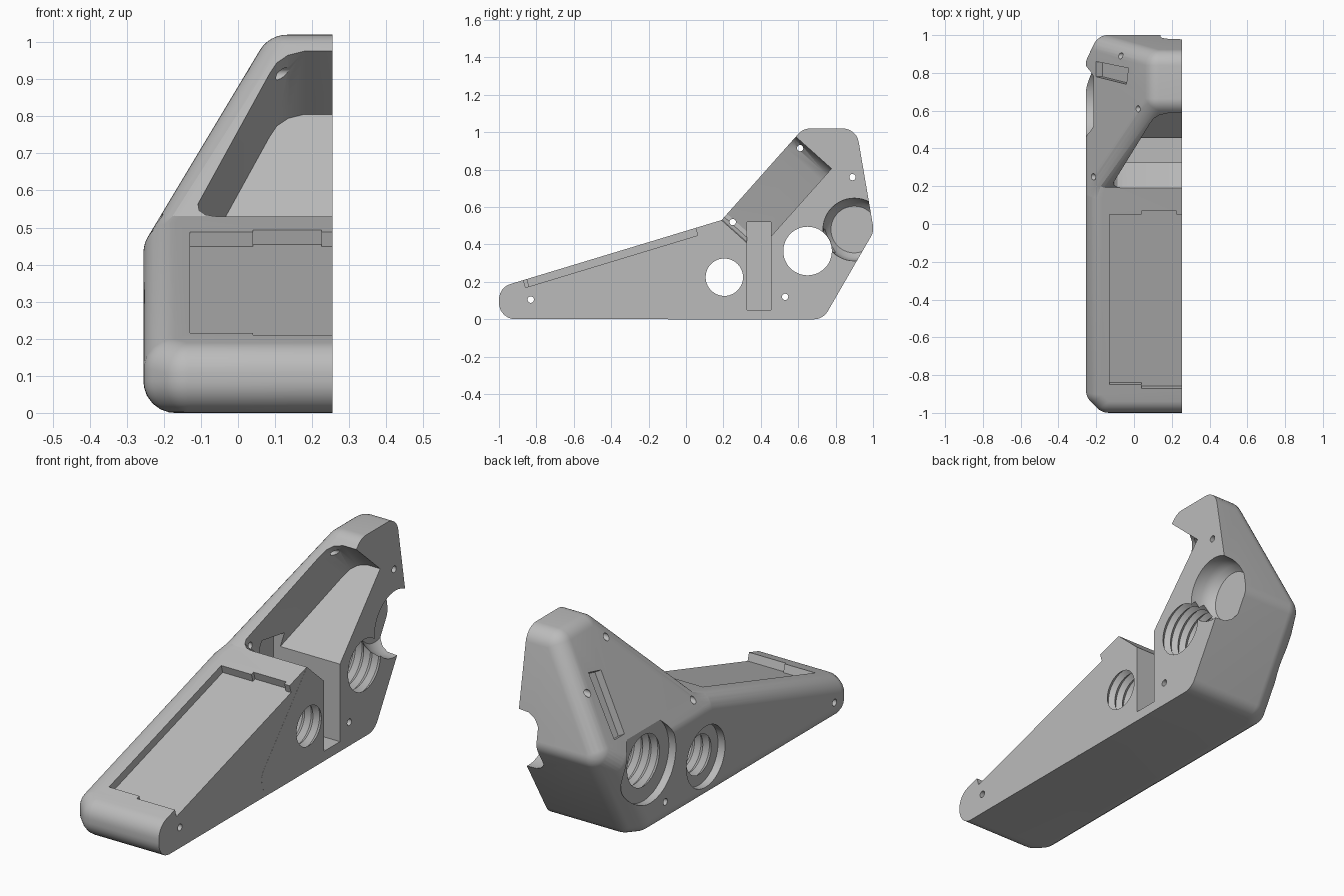
import bpy, bmesh, math
from itertools import combinations
from mathutils import Vector, Matrix

if "Cube" in bpy.data.objects:
    bpy.data.objects.remove(bpy.data.objects["Cube"])

grey = bpy.data.materials.new("plain grey")
grey.use_nodes = True
grey.diffuse_color = (0.5, 0.5, 0.5, 1)
grey.node_tree.nodes["Principled BSDF"].inputs["Base Color"].default_value = (0.5, 0.5, 0.5, 1)

CUT = 0.255      # flat joint face on the model's left
ROUND = 0.085    # edge rounding radius


def make(name, bm):
    bmesh.ops.recalc_face_normals(bm, faces=bm.faces)
    mesh = bpy.data.meshes.new(name)
    bm.to_mesh(mesh)
    bm.free()
    ob = bpy.data.objects.new(name, mesh)
    bpy.context.collection.objects.link(ob)
    mesh.materials.append(grey)
    return ob


def plane(normal, point):
    n = Vector(normal).normalized()
    return n, n.dot(Vector(point))


def side_plane(a, b):
    return plane((0, b[1] - a[1], a[0] - b[0]), (0, *a))


def chamfer(p, q, cut=0.06):
    n = p[0] + q[0]
    return n.normalized(), (p[1] + q[1]) / n.length - cut


def rounded_solid(name, planes, inset=0.0, steps=6):
    """Convex solid bounded by planes, with every edge rounded."""
    bm = bmesh.new()
    for trio in combinations(planes, 3):
        m = Matrix([p[0] for p in trio])
        if abs(m.determinant()) < 1e-4:
            continue
        c = m.inverted() @ Vector([p[1] - ROUND - inset for p in trio])
        if any(n.dot(c) > d - ROUND - inset + 1e-5 for n, d in planes):
            continue
        for i in range(steps + 1):
            for j in range(steps + 1 - i):
                w = (i, j, steps - i - j)
                n = sum((t[0] * k for t, k in zip(trio, w)), Vector())
                bm.verts.new(c + n.normalized() * ROUND)
    bmesh.ops.remove_doubles(bm, verts=bm.verts, dist=1e-4)
    hull = bmesh.ops.convex_hull(bm, input=bm.verts)
    bmesh.ops.delete(bm, geom=list({g for g in hull["geom_interior"] + hull["geom_unused"]
                                    if isinstance(g, bmesh.types.BMVert)}), context='VERTS')
    # trim at the flat joint face and close it
    res = bmesh.ops.bisect_plane(bm, geom=bm.verts[:] + bm.edges[:] + bm.faces[:],
                                 plane_co=(CUT - inset, 0, 0), plane_no=(1, 0, 0), clear_outer=True)
    rim = [e for e in res["geom_cut"] if isinstance(e, bmesh.types.BMEdge)]
    bmesh.ops.contextual_create(bm, geom=rim)
    bmesh.ops.dissolve_limit(bm, angle_limit=0.002, verts=bm.verts, edges=bm.edges)
    bmesh.ops.triangulate(bm, faces=[f for f in bm.faces if len(f.verts) > 4])
    return make(name, bm)


def prism(name, points, vector):
    bm = bmesh.new()
    face = bm.faces.new([bm.verts.new(p) for p in points])
    ext = bmesh.ops.extrude_face_region(bm, geom=[face])
    bmesh.ops.translate(bm, vec=vector, verts=[v for v in ext["geom"] if isinstance(v, bmesh.types.BMVert)])
    return make(name, bm)


def side_prism(name, yz, x0, x1):
    return prism(name, [(x0, y, z) for y, z in yz], (x1 - x0, 0, 0))


def lathe(name, y, z, profile, sides=48):
    """Solid of revolution about an x-directed axis; profile is (x, radius)."""
    bm = bmesh.new()
    turn = [2 * math.pi * i / sides for i in range(sides)]
    rings = [[bm.verts.new((x, y + r * math.cos(a), z + r * math.sin(a))) for a in turn]
             for x, r in profile]
    for a, b in zip(rings, rings[1:]):
        for i in range(sides):
            k = (i + 1) % sides
            bm.faces.new((a[i], a[k], b[k], b[i]))
    bm.faces.new(rings[0])
    bm.faces.new(rings[-1])
    return make(name, bm)


def boolean(target, other, operation):
    mod = target.modifiers.new(operation.lower(), 'BOOLEAN')
    mod.operation, mod.solver, mod.object = operation, 'EXACT', other
    bpy.context.view_layer.objects.active = target
    bpy.ops.object.modifier_apply(modifier=mod.name)
    bpy.data.objects.remove(other)


# Body: a low front wedge joined to a tall rear block
outer = plane((-1, 0, 0), (-CUT, 0, 0))
bottom = plane((0, 0, -1), (0, 0, 0))
far = plane((1, 0, 0), (0.6, 0, 0))
slant = plane((-1, 0, 0.6), (-0.21, 0, 0.53))
front = plane((0, -1, 0), (0, -1, 0))
low_slope = side_plane((0.18, 0.528), (-0.87, 0.21))
screen_slope = side_plane((0.626, 1.02), (0.19, 0.53))
back_low = side_plane((0.733, 0), (1.005, 0.47))
back_high = side_plane((1.005, 0.47), (0.911, 1.02))
top = plane((0, 0, 1), (0, 0, 1.02))

body = rounded_solid("housing_half", [
    outer, bottom, far, slant, screen_slope, top, back_low, back_high,
    chamfer(outer, back_low), chamfer(outer, back_high)])
wedge = rounded_solid("front_wedge", [
    outer, bottom, far, slant, front, low_slope, plane((0, 1, 0), (0, 0.55, 0)),
    chamfer(outer, front)], inset=0.0005)
boolean(body, wedge, 'UNION')

cutters = []

# Deep screen window, sunk square to the upper slope
u, n = Vector((0, 0.666, 0.746)), Vector((0, 0.746, -0.666))
base = Vector((0, 0.19, 0.53))
outline = [(0.3, 0), (-0.06, 0), (-0.088, 0.006), (-0.105, 0.022), (-0.108, 0.045),
           (0.085, 0.515), (0.105, 0.555), (0.135, 0.582), (0.18, 0.597), (0.3, 0.597)]
cutters.append(prism("window_cut", [base + u * s - n * 0.1 + Vector((x, 0, 0)) for x, s in outline], n * 0.355))

# Upright slot below the window
cutters.append(side_prism("slot_cut", [(0.325, 0.05), (0.455, 0.05), (0.455, 0.52), (0.325, 0.52)], -0.12, 0.3))

# Shallow panel recess with stepped ends on the lower slope
along = Vector((0, 1.05, 0.318)).normalized()
up = Vector((0, -along.z, along.y))
start = Vector((0, -0.87, 0.21))
for x0, x1, s0, s1 in ((-0.13, 0.3, 0.02, 0.962), (0.04, 0.3, 0, 0.9), (0.04, 0.225, 0.5, 0.98)):
    pts = [start + along * s + up * h for s, h in ((s0, -0.042), (s1, -0.042), (s1, 0.06), (s0, 0.06))]
    cutters.append(side_prism("panel_cut", [(p.y, p.z) for p in pts], x0, x1))

# Threaded ports with round counterbores on the outer side
for y, z, r, bore in ((0.65, 0.365, 0.13, 0.205), (0.205, 0.225, 0.1, 0.155)):
    teeth = [(-0.215 + 0.0235 * i, r + 0.02 * (i % 2)) for i in range(21)]
    cutters.append(lathe("port_cut", y, z, [(-0.4, bore), (-0.2152, bore)] + teeth + [(0.3, r)]))

# Rear cable notch, opening onto the joint face
cutters.append(lathe("notch_cut", 0.9, 0.48, [(0.14, 0.125), (0.165, 0.15), (0.2, 0.165), (0.3, 0.17)]))

# Screw holes
for y, z in ((-0.83, 0.105), (0.25, 0.52), (0.53, 0.12), (0.61, 0.915), (0.89, 0.76)):
    cutters.append(lathe("screw_cut", y, z, [(-0.4, 0.017), (0.4, 0.017)], 20))

# Grip slot in the slanted side
sn = slant[0]
pts = [Vector((x, y, 0.53 + (x + 0.21) / 0.6)) + sn * 0.05
       for x, y in ((-0.2, 0.86), (-0.03, 0.825), (-0.04, 0.74), (-0.2, 0.78))]
cutters.append(prism("grip_cut", pts, sn * -0.09))

for cutter in cutters:
    boolean(body, cutter, 'DIFFERENCE')

bpy.ops.object.select_all(action='DESELECT')
body.select_set(True)
bpy.context.view_layer.objects.active = body
bpy.ops.object.shade_smooth_by_angle(angle=math.radians(25))
